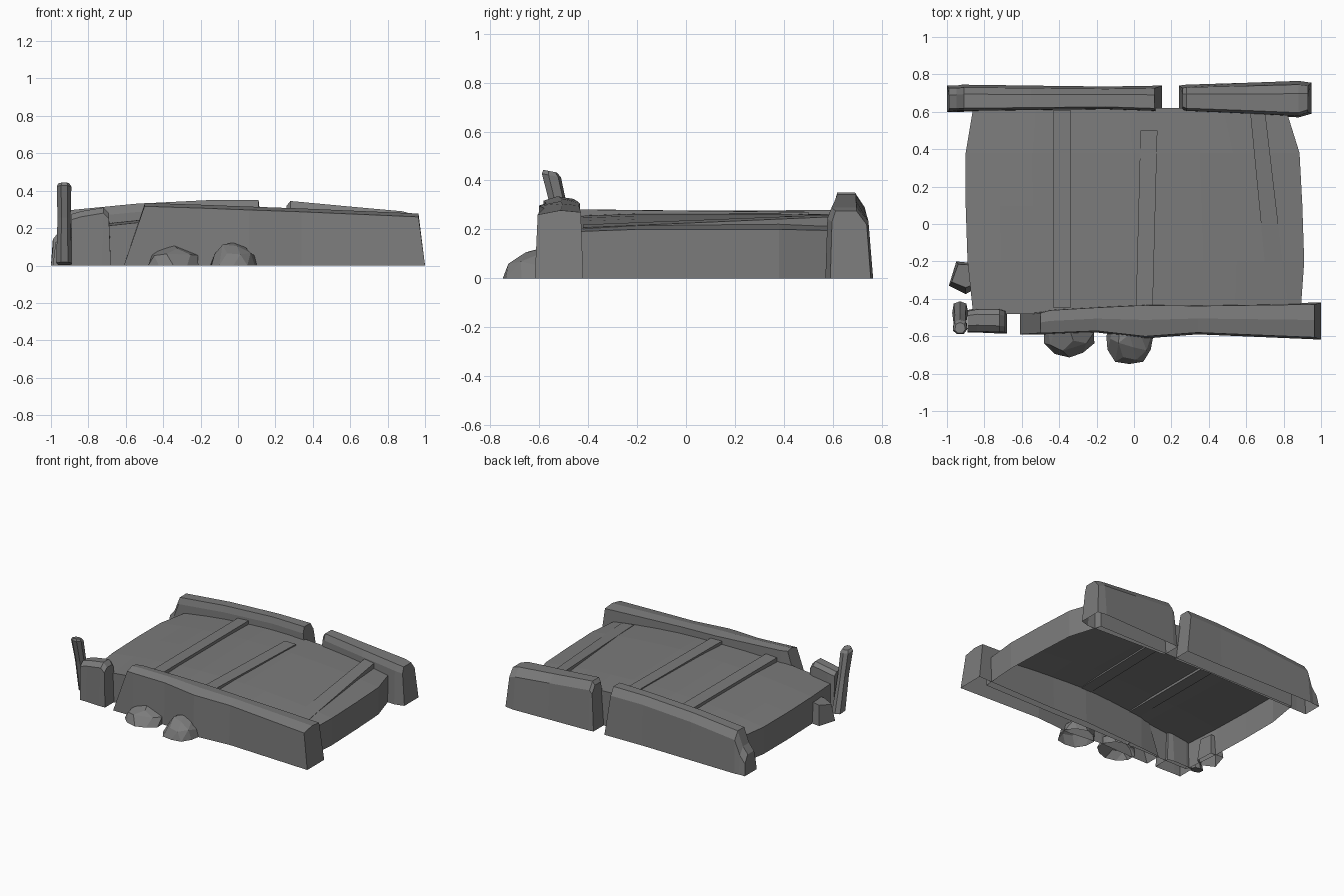
import bpy, bmesh, random
from mathutils import Vector

if "Cube" in bpy.data.objects:
    bpy.data.objects.remove(bpy.data.objects["Cube"])

stone = bpy.data.materials.new("grey_stone")
stone.use_nodes = True
grey = (0.2, 0.2, 0.2, 1)
stone.diffuse_color = grey
stone.node_tree.nodes["Principled BSDF"].inputs["Base Color"].default_value = grey


def finish(name, bm):
    """Face outward, drop faces lying on the ground and make the object."""
    bmesh.ops.recalc_face_normals(bm, faces=bm.faces)
    ground = [f for f in bm.faces if all(abs(v.co.z) < 1e-4 for v in f.verts)]
    bmesh.ops.delete(bm, geom=ground, context="FACES")
    mesh = bpy.data.meshes.new(name)
    bm.to_mesh(mesh)
    bm.free()
    mesh.materials.append(stone)
    obj = bpy.data.objects.new(name, mesh)
    bpy.context.collection.objects.link(obj)


def loft(name, rings):
    """Skin a list of equal point rings and cap both ends."""
    bm = bmesh.new()
    loops = [[bm.verts.new(p) for p in ring] for ring in rings]
    n = len(loops[0])
    for a, b in zip(loops, loops[1:]):
        for i in range(n):
            j = (i + 1) % n
            bm.faces.new((a[i], a[j], b[j], b[i]))
    bm.faces.new(loops[0])
    bm.faces.new(loops[-1])
    finish(name, bm)


def wall(name, stations, section):
    """Stations: base x, top x, front y, back y, height. Section: depth share, drop from top."""
    rings = []
    for xb, xt, y0, y1, z in stations:
        ring = [(xb, y0, 0)]
        ring += [(xt, y0 + (y1 - y0) * u, z - drop) for u, drop in section]
        rings.append(ring + [(xb, y1, 0)])
    loft(name, rings)


# Parapet walls
wall("front_wall", [
    (-.61, -.50, -.59, -.47, .335), (-.45, -.45, -.59, -.455, .333),
    (-.2, -.2, -.58, -.44, .325), (.06, .06, -.612, -.425, .315),
    (.34, .34, -.59, -.43, .305), (1, .965, -.618, -.42, .278),
], [(.06, .018), (.53, 0), (.95, .008)])

back_section = [(.04, .045), (.13, 0), (.65, 0), (.9, .055)]
wall("back_wall_long", [
    (-1, -.99, .6, .74, .14), (-.95, -.95, .6, .74, .19),
    (-.92, -.91, .6, .745, .295), (-.55, -.55, .605, .74, .33),
    (-.15, -.15, .61, .735, .35), (.15, .11, .6, .74, .35),
], back_section)
wall("back_wall_short", [
    (.24, .26, .61, .74, .32), (.28, .28, .6, .745, .345),
    (.6, .6, .585, .755, .315), (.88, .88, .57, .765, .29),
    (.95, .93, .59, .755, .275),
], back_section)

# Broken stub of the front wall
wall("wall_stub", [
    (-.89, -.89, -.58, -.46, .275), (-.84, -.84, -.58, -.45, .29),
    (-.73, -.72, -.585, -.45, .31), (-.68, -.69, -.585, -.46, .28),
], [(.05, .03), (.3, 0), (.75, 0), (.95, .025)])


# Arched deck, a shell open underneath
def deck_z(x):
    return .2 + .066 * (1 - (x / .9) ** 2)


bm = bmesh.new()
outline = [(-.48, -.86, .89, .19), (-.2, -.89, .91, .2), (.1, -.9, .9, .2),
           (.38, -.9, .885, .2), (.62, -.86, .81, .195)]
steps = 10
grid = []
for y, x0, x1, base in outline:
    row = []
    for i in range(steps + 1):
        t = i / steps
        row.append(bm.verts.new((x0 + (x1 - x0) * t, y, base + .066 * (1 - (2 * t - 1) ** 2))))
    grid.append(row)
for a, b in zip(grid, grid[1:]):
    for i in range(steps):
        bm.faces.new((a[i], a[i + 1], b[i + 1], b[i]))
rim = [e for e in bm.edges if e.is_boundary]
skirt = bmesh.ops.extrude_edge_only(bm, edges=rim)["geom"]
for v in skirt:
    if isinstance(v, bmesh.types.BMVert):
        v.co.z = 0
finish("deck", bm)


# Raised slabs across the deck
def slab(name, front, back, lift_front, lift_back):
    rings = []
    for (x0, x1, y), lift in ((front, lift_front), (back, lift_back)):
        low = min(deck_z(x0), deck_z(x1)) - .012
        rings.append([(x0, y, low), (x0, y, deck_z(x0) + lift),
                      (x1, y, deck_z(x1) + lift), (x1, y, low)])
    loft(name, rings)


slab("slab_right", (-.43, -.34, -.45), (-.43, -.34, .61), .02, .022)
slab("slab_middle", (.01, .1, -.45), (.035, .125, .5), .016, .006)
slab("slab_left", (.72, .82, -.42), (.62, .7, .61), -.004, .026)


# Boulders spreading towards the ground, open below
def boulder(name, centre, size, turn, seed):
    rng = random.Random(seed)
    bm = bmesh.new()
    bmesh.ops.create_icosphere(bm, subdivisions=2, radius=1)
    for v in bm.verts:
        x, y, z = v.co * rng.uniform(.9, 1.06)
        v.co = Vector((centre[0] + x * size[0], centre[1] + y * size[1] + turn * z,
                       centre[2] + z * size[2]))
    bmesh.ops.bisect_plane(bm, geom=bm.verts[:] + bm.edges[:] + bm.faces[:],
                           plane_co=(0, 0, 0), plane_no=(0, 0, -1), clear_outer=True)
    bmesh.ops.dissolve_limit(bm, angle_limit=.3, verts=bm.verts, edges=bm.edges)
    finish(name, bm)


boulder("boulder_right", (-.345, -.6, 0), (.137, .12, .115), .04, 3)
boulder("boulder_left", (-.025, -.635, 0), (.128, .125, .125), .045, 8)

# Small side stone
loft("side_stone", [
    [(-.99, -.33, 0), (-.9, -.375, 0), (-.84, -.34, 0), (-.85, -.21, 0), (-.95, -.2, 0)],
    [(-.975, -.31, .125), (-.9, -.34, .14), (-.85, -.32, .155), (-.86, -.22, .155), (-.94, -.215, .145)],
])


# Leaning post
def post_ring(y, z, r):
    shape = [(-1, -.5), (-.4, -1), (.5, -1), (1, -.3), (.8, .7), (0, 1), (-.8, .7)]
    return [(-.93 + r * px, y + r * py, z - .2 * r * py) for px, py in shape]


loft("leaning_post", [post_ring(-.455, .01, .042), post_ring(-.51, .25, .035),
                      post_ring(-.55, .42, .039), post_ring(-.555, .438, .028)])
